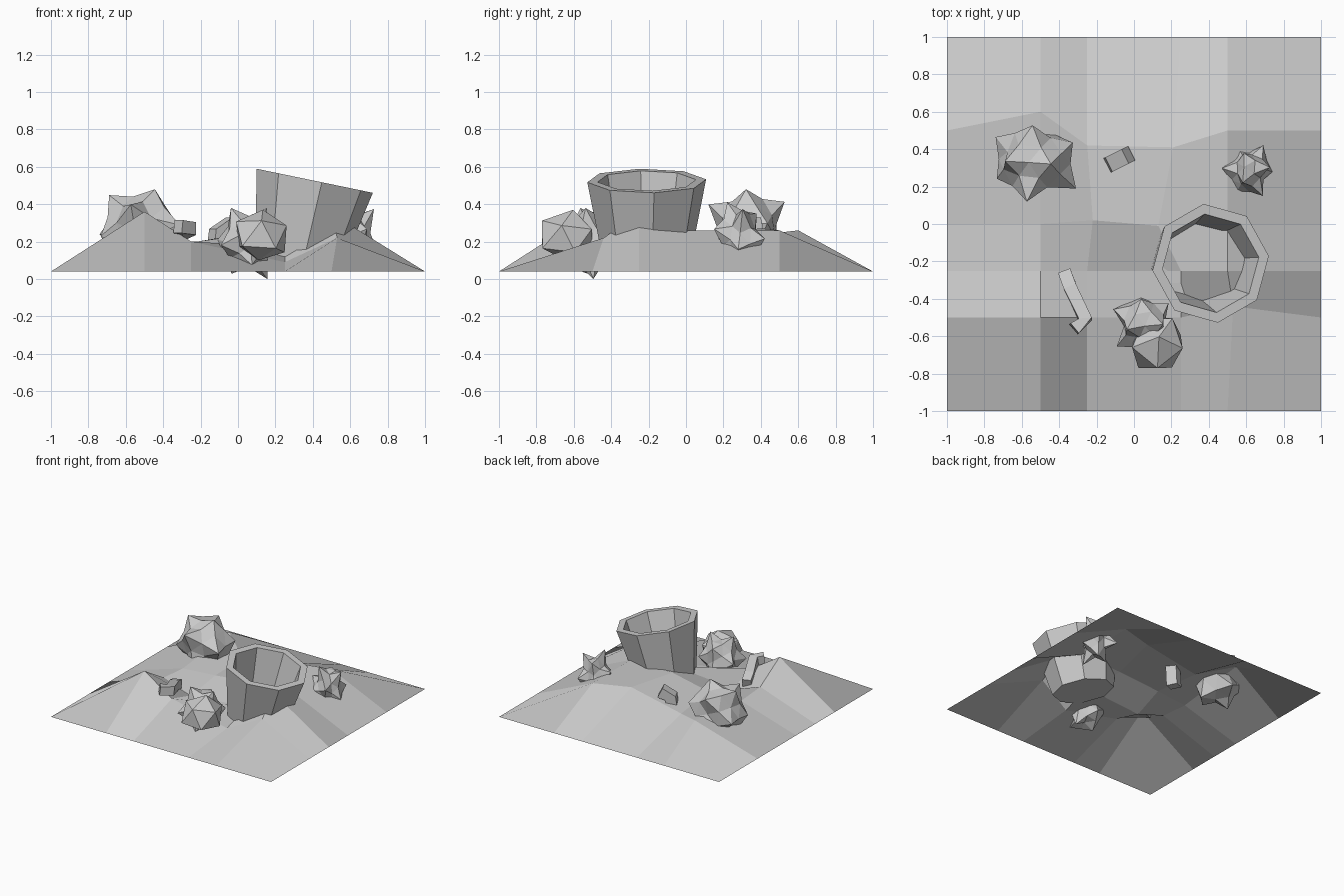
import bpy, bmesh, math, random
from mathutils import Vector, Matrix

old = bpy.data.objects.get("Cube")
if old:
    bpy.data.objects.remove(old, do_unlink=True)

grey = bpy.data.materials.new("plain_grey")
grey.use_nodes = True
tone = (0.6, 0.6, 0.6, 1)
grey.diffuse_color = tone
grey.node_tree.nodes["Principled BSDF"].inputs["Base Color"].default_value = tone


def finish(name, bm, fix_normals=True):
    if fix_normals:
        bmesh.ops.recalc_face_normals(bm, faces=bm.faces)
    mesh = bpy.data.meshes.new(name)
    bm.to_mesh(mesh)
    bm.free()
    mesh.materials.append(grey)
    obj = bpy.data.objects.new(name, mesh)
    bpy.context.collection.objects.link(obj)


def bridge(bm, lower, upper):
    n = len(lower)
    for i in range(n):
        j = (i + 1) % n
        bm.faces.new((lower[i], lower[j], upper[j], upper[i]))


# Faceted ground sheet: level border, raised inner points
def make_ground():
    edge = 0.04
    cols = [-1, -0.5, -0.25, 0.25, 0.5, 1]
    rows = [-1, -0.5, -0.25, 0, 0.5, 1]
    heights = [[0.36, 0.2, 0.09, 0.22],
               [0.21, 0.13, 0.17, 0.35],
               [0.19, 0.2, 0.25, 0.26],
               [0.26, 0.18, 0.27, 0.26]]
    shift = {(1, 4): (0, 0.1), (2, 4): (0, -0.08), (3, 4): (-0.04, -0.09),
             (2, 3): (0.03, 0.02), (3, 3): (-0.12, -0.01), (4, 1): (0.03, 0.06)}
    bm = bmesh.new()
    grid = []
    for j, y in enumerate(rows):
        line = []
        for i, x in enumerate(cols):
            inner = 0 < i < 5 and 0 < j < 5
            z = heights[j - 1][i - 1] if inner else edge
            dx, dy = shift.get((i, j), (0, 0))
            line.append(bm.verts.new((x + dx, y + dy, z)))
        grid.append(line)
    for low, high in zip(grid, grid[1:]):
        for i in range(len(cols) - 1):
            bm.faces.new((low[i], low[i + 1], high[i + 1], high[i]))
    finish("ground", bm, False)


# Tapered eight-sided pot, hollow and leaning to its left
def make_pot():
    bm = bmesh.new()
    profile = [(0.235, -0.43), (0.32, 0), (0.265, 0), (0.19, -0.4)]
    rings = []
    for radius, z in profile:
        ring = []
        for k in range(8):
            a = math.radians(7 + 45 * k)
            ring.append(bm.verts.new((radius * math.cos(a), radius * math.sin(a), z)))
        rings.append(ring)
    for a, b in zip(rings, rings[1:]):
        bridge(bm, a, b)
    bm.faces.new(rings[0][::-1])
    bm.faces.new(rings[-1])
    lean = Matrix.Rotation(math.radians(11.7), 4, 'Y')
    bm.transform(Matrix.Translation((0.41, -0.21, 0.525)) @ lean)
    finish("pot", bm)


# Clump filling a box: icosphere whose five-edged points are drawn out as spikes
def make_clump(name, low, high, detail, inner, seed):
    rng = random.Random(seed)
    bm = bmesh.new()
    bmesh.ops.create_icosphere(bm, subdivisions=detail, radius=1)
    bm.transform(Matrix.Rotation(rng.uniform(0, 3), 4, Vector((1, 2, 3))))
    for v in bm.verts:
        reach = 1 if len(v.link_edges) == 5 else inner
        v.co *= reach * rng.uniform(0.85, 1.15)
    for i in range(3):
        values = [v.co[i] for v in bm.verts]
        start, span = min(values), max(values) - min(values)
        for v in bm.verts:
            v.co[i] = low[i] + (v.co[i] - start) / span * (high[i] - low[i])
    finish(name, bm)


# Bent square twig swept along a short path
def make_twig(name, points, half):
    pts = [Vector(p) for p in points]
    bm = bmesh.new()
    rings = []
    for i, p in enumerate(pts):
        way = (pts[min(i + 1, len(pts) - 1)] - pts[max(i - 1, 0)]).normalized()
        side = way.cross(Vector((0, 0, 1))).normalized() * half
        rise = side.cross(way).normalized() * half
        rings.append([bm.verts.new(p + a * side + b * rise)
                      for a, b in ((-1, -1), (1, -1), (1, 1), (-1, 1))])
    for a, b in zip(rings, rings[1:]):
        bridge(bm, a, b)
    bm.faces.new(rings[0][::-1])
    bm.faces.new(rings[-1])
    finish(name, bm)


make_ground()
make_pot()
make_clump("large_spiky_clump", (-0.74, 0.12, 0.05), (-0.31, 0.56, 0.48), 2, 0.7, 4)
make_clump("front_spiky_clump", (-0.11, -0.68, 0), (0.23, -0.38, 0.38), 2, 0.68, 7)
make_clump("front_lumpy_clump", (-0.01, -0.77, 0.1), (0.26, -0.5, 0.37), 1, 0.88, 2)
make_clump("small_spiky_clump", (0.47, 0.15, 0.04), (0.74, 0.44, 0.41), 2, 0.66, 9)
make_twig("bent_twig", [(-0.37, -0.26, 0.2), (-0.34, -0.34, 0.23),
                        (-0.26, -0.51, 0.27), (-0.32, -0.56, 0.28)], 0.035)
make_twig("short_twig", [(-0.12, 0.325, 0.07), (-0.1, 0.335, 0.25),
                         (-0.03, 0.37, 0.29)], 0.043)
